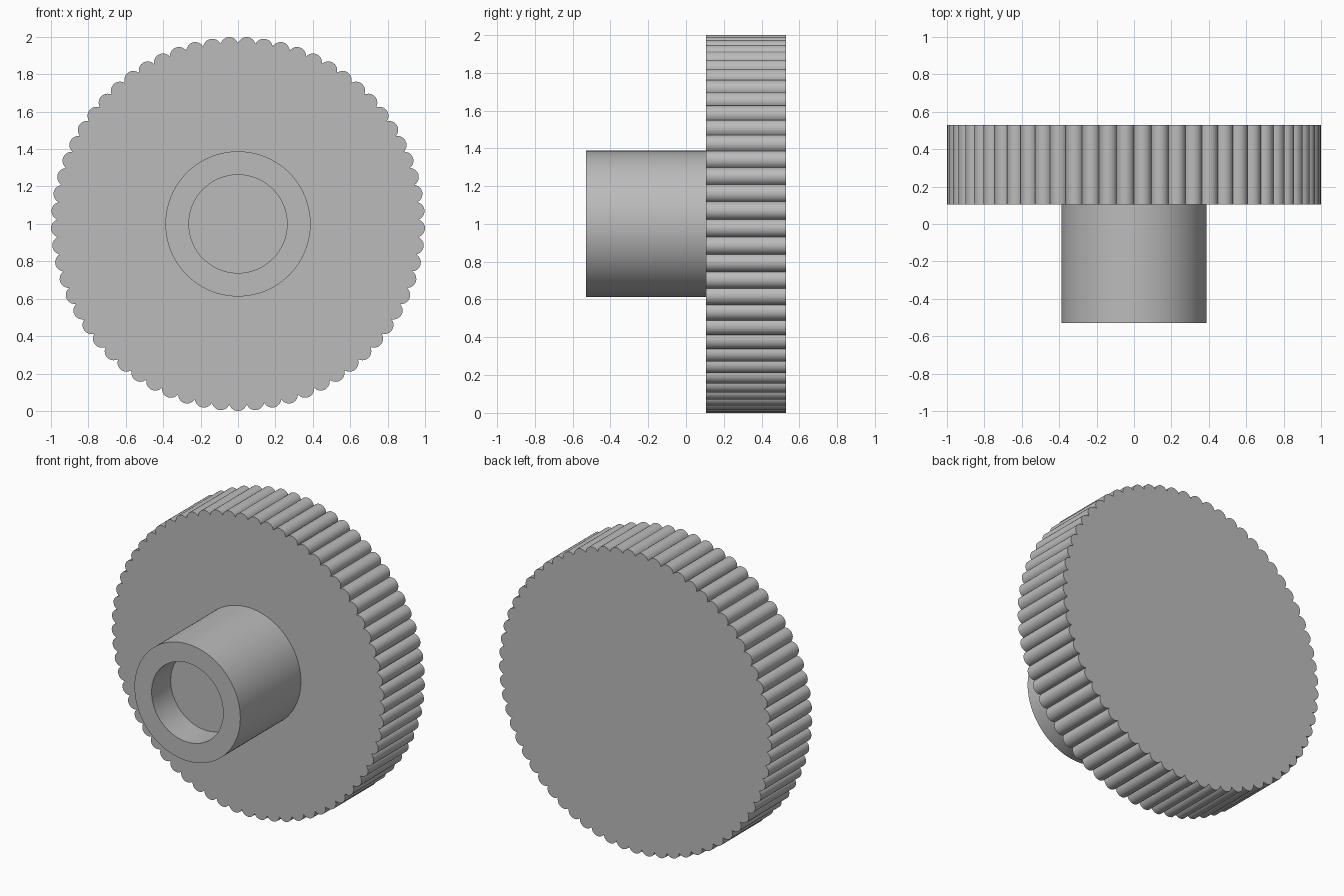
import bpy, bmesh, math
from mathutils import Vector

cube = bpy.data.objects.get("Cube")
if cube:
    bpy.data.objects.remove(cube, do_unlink=True)

AXIS = Vector((0, 0, 1))          # centre of the wheel, axis runs along y

grey = bpy.data.materials.new("plain_grey")
grey.use_nodes = True
grey.diffuse_color = (0.5, 0.5, 0.5, 1)
grey.node_tree.nodes["Principled BSDF"].inputs["Base Color"].default_value = (0.5, 0.5, 0.5, 1)


def finish(name, bm):
    """Turn a bmesh into a smooth, sharp-edged grey object."""
    bmesh.ops.remove_doubles(bm, verts=bm.verts, dist=1e-5)
    bmesh.ops.recalc_face_normals(bm, faces=bm.faces)
    mesh = bpy.data.meshes.new(name)
    bm.to_mesh(mesh)
    bm.free()
    mesh.materials.append(grey)
    obj = bpy.data.objects.new(name, mesh)
    bpy.context.collection.objects.link(obj)
    bpy.ops.object.select_all(action='DESELECT')
    obj.select_set(True)
    bpy.context.view_layer.objects.active = obj
    bpy.ops.object.shade_smooth_by_angle(angle=math.radians(30))
    return obj


# Knurled wheel: a ring of overlapping round ridges, extruded along y
RIDGES, RIDGE_R, STEPS = 65, 0.048, 10
FRONT, BACK = 0.105, 0.53
ring_r = 1 - RIDGE_R
half = math.pi / RIDGES
spread = half + math.asin(ring_r * math.sin(half) / RIDGE_R) - half

bm = bmesh.new()
outline = []
for i in range(RIDGES):
    a = -math.pi / 2 + 2 * half * i
    for k in range(STEPS):
        b = a + spread * (2 * k / STEPS - 1)
        outline.append(bm.verts.new(AXIS + Vector((
            ring_r * math.cos(a) + RIDGE_R * math.cos(b), FRONT,
            ring_r * math.sin(a) + RIDGE_R * math.sin(b)))))
face = bm.faces.new(outline)
ext = bmesh.ops.extrude_face_region(bm, geom=[face], use_keep_orig=True)
moved = [v for v in ext["geom"] if isinstance(v, bmesh.types.BMVert)]
bmesh.ops.translate(bm, verts=moved, vec=(0, BACK - FRONT, 0))
finish("knurled_wheel", bm)

# Hub with a shallow blind bore, turned from a (radius, y) profile
profile = [(0, 0.11), (0.388, 0.11), (0.388, -0.53), (0.2625, -0.53),
           (0.2625, -0.33), (0, -0.33)]
bm = bmesh.new()
pts = [bm.verts.new(AXIS + Vector((r, y, 0))) for r, y in profile]
edges = [bm.edges.new(pair) for pair in zip(pts, pts[1:])]
bmesh.ops.spin(bm, geom=pts + edges, cent=AXIS, axis=(0, 1, 0),
               angle=2 * math.pi, steps=96)
finish("hub", bm)
